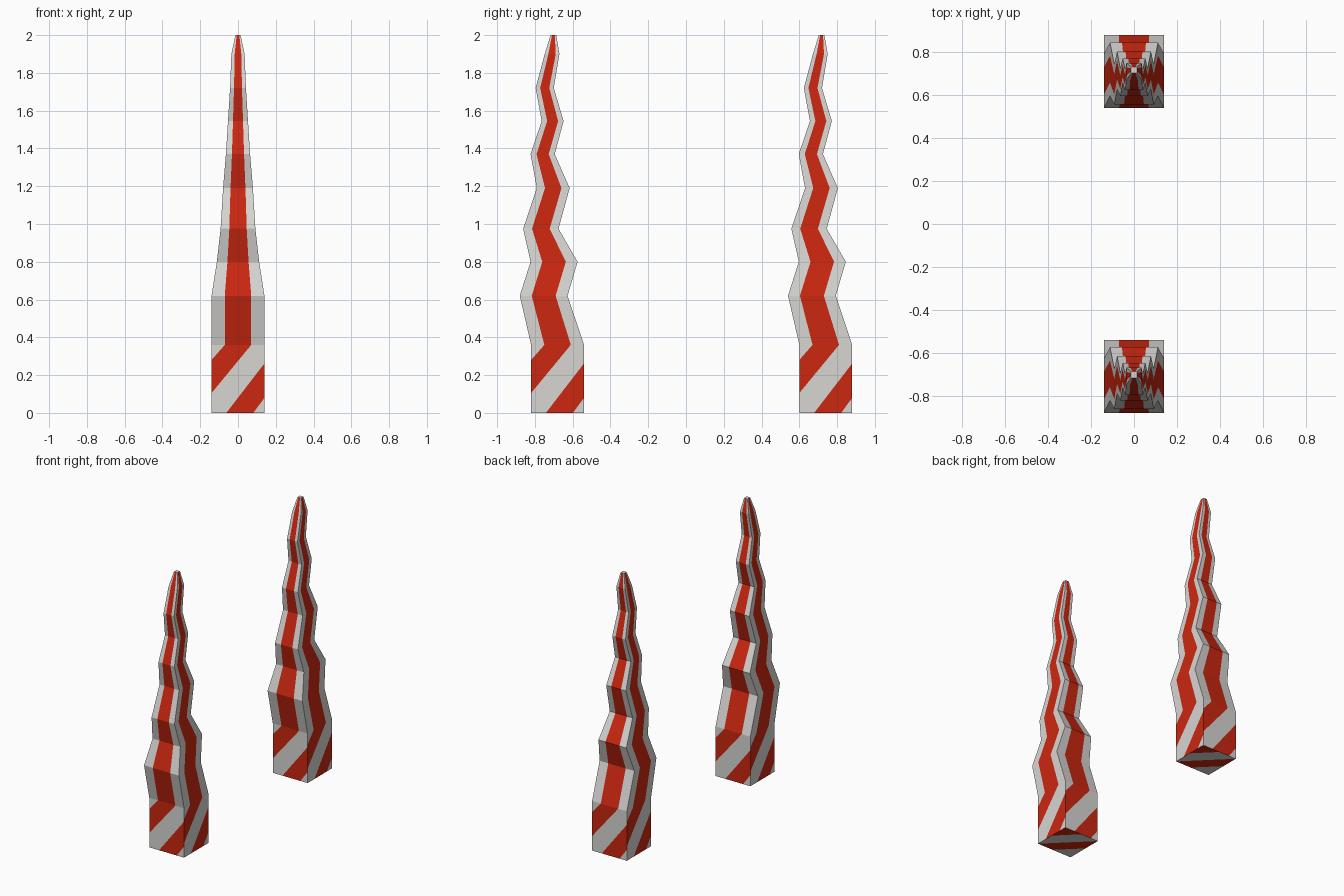
import bpy, bmesh
from mathutils import Vector

if "Cube" in bpy.data.objects:
    bpy.data.objects.remove(bpy.data.objects["Cube"])


def material(name, rgb):
    m = bpy.data.materials.new(name)
    m.diffuse_color = (*rgb, 1)
    m.use_nodes = True
    m.node_tree.nodes["Principled BSDF"].inputs["Base Color"].default_value = m.diffuse_color
    return m


GREY, RED = 0, 1
MATS = [material("pale grey", (0.68, 0.67, 0.65)), material("stripe red", (0.60, 0.020, 0.005))]

# rings of the wavy horn: height, half width in x, min y, max y
RINGS = [
    (0.36, 0.14, -0.82, -0.54), (0.62, 0.14, -0.88, -0.627),
    (0.80, 0.112, -0.823, -0.574), (0.975, 0.092, -0.862, -0.675),
    (1.19, 0.079, -0.79, -0.616), (1.37, 0.064, -0.823, -0.695),
    (1.545, 0.053, -0.764, -0.648), (1.72, 0.042, -0.796, -0.70),
    (1.90, 0.035, -0.748, -0.67), (2.0, 0.014, -0.717, -0.687),
]

# diagonal stripes of the square base, per side: colour, (u, z) outline
BASE = [
    (GREY, [(0.79, 0), (1, 0), (1, 0.08)]),
    (RED, [(0.28, 0), (0.79, 0), (1, 0.08), (1, 0.262)]),
    (GREY, [(0, 0), (0.28, 0), (1, 0.262), (1, 0.36), (0.75, 0.36), (0, 0.105)]),
    (RED, [(0, 0.105), (0.75, 0.36), (0.25, 0.36), (0, 0.28)]),
    (GREY, [(0, 0.28), (0.25, 0.36), (0, 0.36)]),
]


def corners(ring):
    z, hx, y0, y1 = ring
    return [Vector(p) for p in ((-hx, y0, z), (hx, y0, z), (hx, y1, z), (-hx, y1, z))]


def add_face(bm, points, colour):
    f = bm.faces.new([bm.verts.new(p) for p in points])
    f.material_index = colour


def horn(name, offset):
    bm = bmesh.new()
    # striped square base
    c = corners(RINGS[0])
    for i in range(4):
        a, b = c[i], c[(i + 1) % 4]
        for colour, outline in BASE:
            pts = [a.lerp(b, u) for u, z in outline]
            for p, (u, z) in zip(pts, outline):
                p.z = z
            add_face(bm, pts, colour)
    # underside, banded along one diagonal
    floor = [Vector((p.x, p.y, 0)) for p in c]

    def rim(t):  # points on both rims at diagonal position t (0..2)
        a, b, d, e = floor
        if t <= 1:
            return a.lerp(b, t), a.lerp(e, t)
        return b.lerp(d, t - 1), e.lerp(d, t - 1)

    cuts = [0, 0.55, 1, 1.5, 2]
    for k, (t0, t1) in enumerate(zip(cuts, cuts[1:])):
        (p0, q0), (p1, q1) = rim(t0), rim(t1)
        pts = [q0, q1, p1, p0]
        if t0 == 0:
            pts = [q0, q1, p1]
        elif t1 == 2:
            pts = [q0, q1, p0]
        elif t0 < 1 < t1:
            pts = [q0, floor[3], q1, p1, floor[1], p0]
        add_face(bm, pts, k % 2)
    # tapering wavy horn with a red centre stripe on every side
    for low, high in zip(RINGS, RINGS[1:]):
        lo, hi = corners(low), corners(high)
        for i in range(4):
            j = (i + 1) % 4
            for u, v, colour in ((0, 0.25, GREY), (0.25, 0.75, RED), (0.75, 1, GREY)):
                add_face(bm, [lo[i].lerp(lo[j], u), lo[i].lerp(lo[j], v),
                              hi[i].lerp(hi[j], v), hi[i].lerp(hi[j], u)], colour)
    # tip cap
    add_face(bm, corners(RINGS[-1]), GREY)
    bmesh.ops.remove_doubles(bm, verts=bm.verts, dist=0.0005)
    bmesh.ops.recalc_face_normals(bm, faces=bm.faces)
    mesh = bpy.data.meshes.new(name)
    bm.to_mesh(mesh)
    bm.free()
    for m in MATS:
        mesh.materials.append(m)
    obj = bpy.data.objects.new(name, mesh)
    obj.location.y = offset
    bpy.context.collection.objects.link(obj)


horn("front_spike", 0)
horn("back_spike", 1.42)
